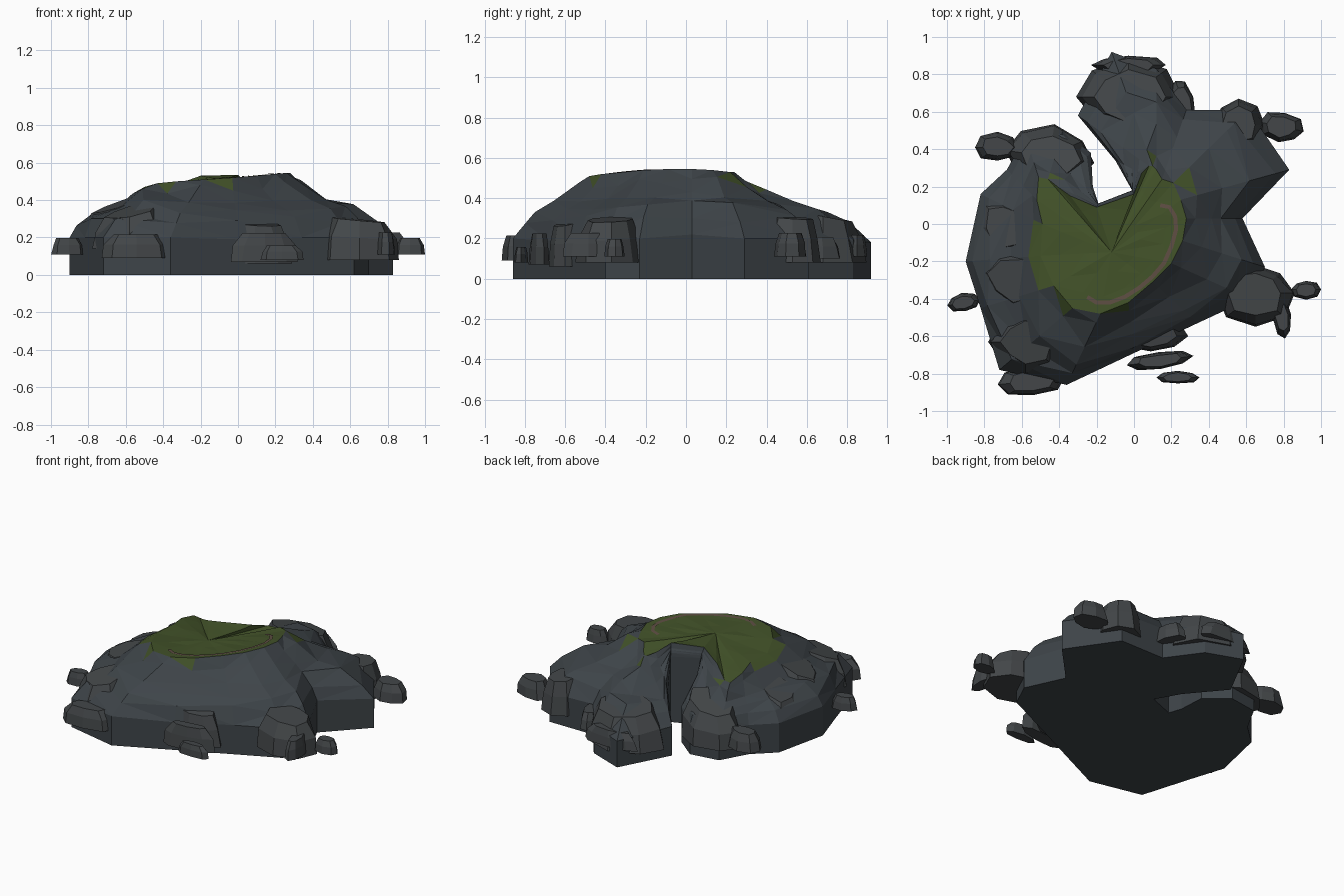
import bpy, bmesh, math, random
from mathutils import Vector
from mathutils.bvhtree import BVHTree

if "Cube" in bpy.data.objects:
    bpy.data.objects.remove(bpy.data.objects["Cube"])

random.seed(4)


def material(name, rgb):
    m = bpy.data.materials.new(name)
    m.diffuse_color = (*rgb, 1)
    m.use_nodes = True
    m.node_tree.nodes["Principled BSDF"].inputs["Base Color"].default_value = m.diffuse_color
    return m


ROCK = material("dark rock", (0.048, 0.058, 0.066))
STONE = material("boulder stone", (0.056, 0.062, 0.066))
GRASS = material("grass", (0.055, 0.085, 0.022))
PATH = material("dirt path", (0.11, 0.075, 0.055))


def finish(bm, name, mats):
    me = bpy.data.meshes.new(name)
    bm.to_mesh(me)
    bm.free()
    for m in mats:
        me.materials.append(m)
    ob = bpy.data.objects.new(name, me)
    bpy.context.collection.objects.link(ob)
    return ob


# Island spokes: shore x, y, cliff height, then plateau edge x, y, z
SPOKES = [
    (-0.19, 0.11, .46, -0.20, 0.09, .53), (-0.01, 0.18, .45, 0.00, 0.16, .535),
    (-0.10, 0.34, .30, 0.04, 0.27, .50), (-0.30, 0.58, .20, 0.08, 0.31, .48),
    (-0.12, 0.92, .18, 0.10, 0.31, .48), (0.12, 0.83, .19, 0.12, 0.29, .49),
    (0.28, 0.61, .21, 0.15, 0.24, .53), (0.61, 0.61, .20, 0.21, 0.22, .53),
    (0.83, 0.29, .20, 0.25, 0.13, .54), (0.58, 0.03, .22, 0.28, 0.03, .545),
    (0.70, -0.23, .20, 0.26, -0.09, .545), (0.62, -0.40, .20, 0.20, -0.21, .54),
    (0.34, -0.53, .20, 0.10, -0.31, .53), (0.00, -0.69, .19, -0.03, -0.42, .52),
    (-0.36, -0.86, .20, -0.18, -0.48, .51), (-0.72, -0.78, .20, -0.33, -0.45, .50),
    (-0.82, -0.45, .20, -0.43, -0.33, .49), (-0.90, -0.20, .20, -0.50, -0.17, .47),
    (-0.82, 0.16, .20, -0.49, 0.00, .47), (-0.68, 0.29, .20, -0.52, 0.13, .455),
    (-0.58, 0.47, .20, -0.51, 0.25, .43), (-0.38, 0.50, .20, -0.46, 0.24, .43),
    (-0.23, 0.38, .24, -0.41, 0.20, .45), (-0.22, 0.20, .38, -0.34, 0.15, .48),
][::-1]
N = len(SPOKES)


def stitch(bm, a, b, mat=0):
    for i in range(len(a)):
        j = (i + 1) % len(a)
        f = bm.faces.new((a[i], a[j], b[j], b[i]))
        f.material_index = mat


# Island: cliff, rough slope and grassy plateau
bm = bmesh.new()
rings = [[bm.verts.new((s[0], s[1], 0)) for s in SPOKES],
         [bm.verts.new((s[0], s[1], s[2])) for s in SPOKES]]
for t, h in ((.13, .29), (.34, .46), (.58, .60), (.82, .84)):
    ring = []
    for bx, by, bz, tx, ty, tz in SPOKES:
        span = min(1, math.hypot(bx - tx, by - ty) * 3)
        u = t + random.uniform(-.06, .06)
        z = bz + (tz - bz) * (h + random.uniform(-.07, .07) * span)
        ring.append(bm.verts.new((bx + (tx - bx) * u, by + (ty - by) * u, z)))
    rings.append(ring)
rings.append([bm.verts.new(s[3:]) for s in SPOKES])
centre = Vector((-0.12, -0.15, .515))
for k in (.28, .62):
    ring = []
    for s in SPOKES:
        p = Vector(s[3:]).lerp(centre, k)
        p.z -= random.uniform(0, .006)
        ring.append(bm.verts.new(p))
    rings.append(ring)
bm.faces.new(list(reversed(rings[0])))
for r in range(len(rings) - 1):
    stitch(bm, rings[r], rings[r + 1], 1 if r >= 6 else 0)
hub = bm.verts.new(centre)
for i in range(N):
    bm.faces.new((rings[-1][i], rings[-1][(i + 1) % N], hub)).material_index = 1
bm.normal_update()
bmesh.ops.triangulate(bm, faces=bm.faces[:])
bm.normal_update()
# Ragged grass edge
edge = set(rings[6])
for f in bm.faces:
    if f.material_index == 0 and f.normal.z > .3 and any(v in edge for v in f.verts):
        if random.random() < .3:
            f.material_index = 1
tree = BVHTree.FromBMesh(bm)
finish(bm, "rocky_island", (ROCK, GRASS))

# Dirt path laid on the plateau
route = [(0.14, .10), (0.19, .09), (0.22, .04), (0.225, -.03), (0.20, -.12), (0.16, -.21),
         (0.10, -.28), (0.03, -.34), (-0.05, -.39), (-0.13, -.42), (-0.20, -.42), (-0.25, -.39)]
bm = bmesh.new()
pairs = []
for i, p in enumerate(route):
    a, b = Vector(route[max(i - 1, 0)]), Vector(route[min(i + 1, len(route) - 1)])
    d = (b - a).normalized()
    side = Vector((-d.y, d.x)) * .011
    row = []
    for q in (Vector(p) + side, Vector(p) - side):
        hit = tree.ray_cast(Vector((q.x, q.y, 2)), Vector((0, 0, -1)))[0]
        row.append(bm.verts.new((q.x, q.y, hit.z + .004)))
    pairs.append(row)
for a, b in zip(pairs, pairs[1:]):
    bm.faces.new((a[0], a[1], b[1], b[0]))
bm.normal_update()
for f in bm.faces:
    if f.normal.z < 0:
        f.normal_flip()
finish(bm, "dirt_path", (PATH,))


# Faceted boulders: flat underside, top leaning up towards the island centre
def boulder(name, x, y, rx, ry, z0, z1, turn=0, lean=0.0, sides=8):
    bm = bmesh.new()
    c, s = math.cos(math.radians(turn)), math.sin(math.radians(turn))
    radii = [1 if i % (sides // 2) == 0 else random.uniform(.88, 1.1) for i in range(sides)]
    inward = Vector((-.1 - x, -.1 - y)).normalized()
    rows = []
    for k, h in ((1, 0), (.9, .55), (.68, .97)):
        row = []
        for i in range(sides):
            a = 2 * math.pi * i / sides
            r = radii[i] * (k + (random.uniform(-.06, .06) if h else 0))
            px, py = rx * r * math.cos(a), ry * r * math.sin(a)
            off = Vector((px * c - py * s, px * s + py * c))
            z = z0 + (z1 - z0) * h + (lean * h * off.dot(inward))
            row.append(bm.verts.new((x + off.x, y + off.y, z)))
        rows.append(row)
    bm.faces.new(list(reversed(rows[0])))
    stitch(bm, rows[0], rows[1])
    stitch(bm, rows[1], rows[2])
    bm.faces.new(rows[2])
    finish(bm, name, (STONE,))


GROUPS = {
    "right_boulder": [(.65, -.37, .21, .17, .08, .30, 0, .1), (.79, -.49, .05, .13, .11, .23, 8),
                      (.92, -.35, .08, .05, .11, .20)],
    "front_ledge": [(.09, -.60, .20, .09, .06, .28, 0, .2), (.14, -.73, .18, .05, .07, .23, 8),
                    (.235, -.82, .115, .035, .08, .16)],
    "front_left_boulder": [(-.55, -.84, .18, .08, .09, .22, 6), (-.58, -.63, .20, .17, .14, .345, 0, .35),
                           (-.62, -.30, .23, .17, .18, .39, -12, .4), (-.91, -.42, .09, .05, .11, .20, 10),
                           (-.70, -.02, .14, .18, .18, .34, 0, .4)],
    "left_boulder": [(-.45, .36, .24, .16, .08, .335, -8, .35), (-.73, .41, .12, .08, .11, .23)],
    "back_boulder": [(-.03, .68, .28, .20, .08, .32, 0, .2), (-.03, .85, .20, .05, .11, .22),
                     (.26, .66, .06, .12, .10, .21, 20)],
    "right_back_boulder": [(.56, .53, .14, .14, .08, .31, 0, .1), (.79, .52, .12, .08, .11, .23, -12)],
}
for group, items in GROUPS.items():
    for n, args in enumerate(items, 1):
        boulder(f"{group}_{n}", *args)
